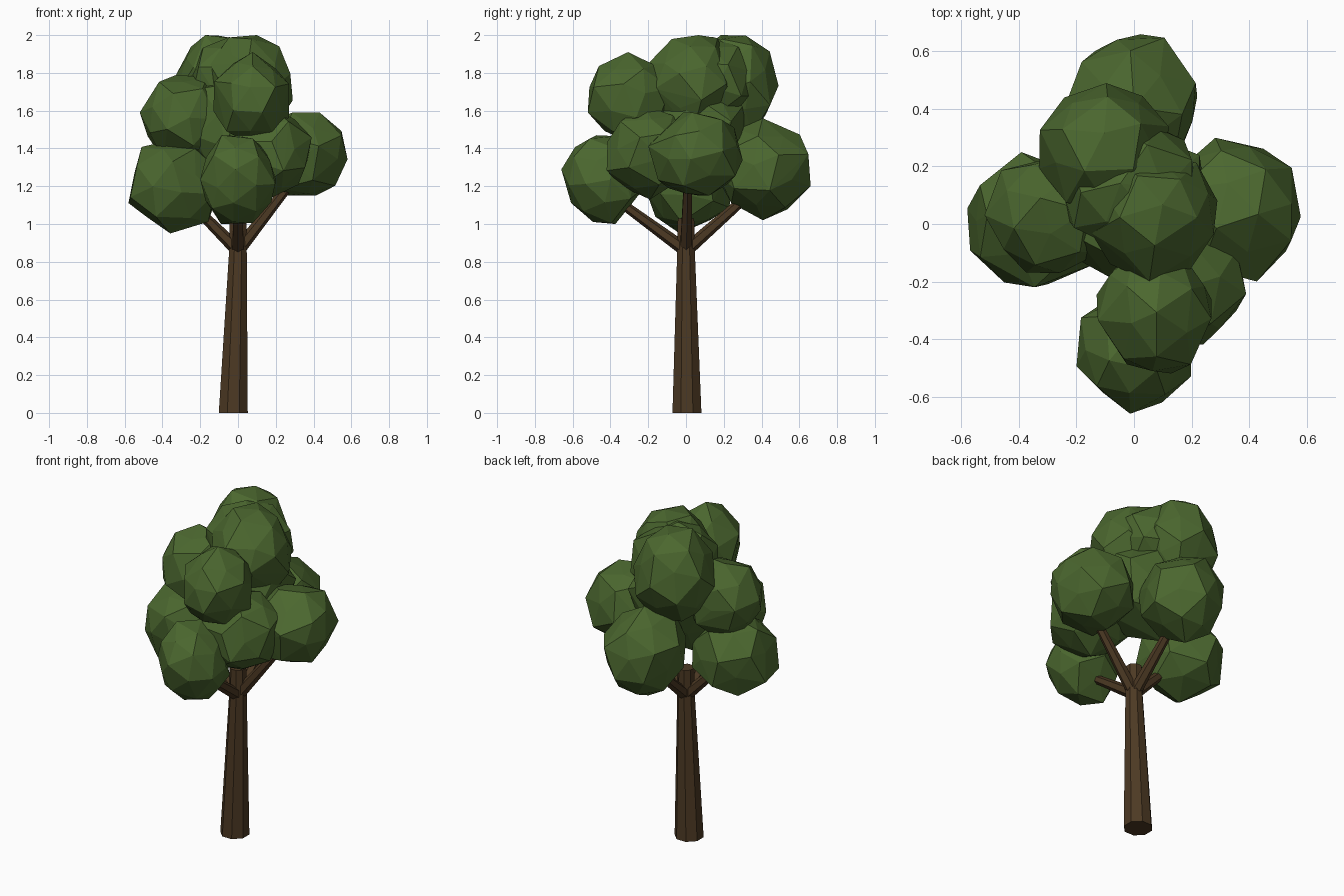
import bpy, bmesh, random
from mathutils import Vector, Quaternion

if "Cube" in bpy.data.objects:
    bpy.data.objects.remove(bpy.data.objects["Cube"])

random.seed(11)


def material(name, colour):
    m = bpy.data.materials.new(name)
    m.diffuse_color = (*colour, 1)
    m.use_nodes = True
    m.node_tree.nodes["Principled BSDF"].inputs["Base Color"].default_value = m.diffuse_color
    return m


LEAF = material("leaf_green", (0.07, 0.135, 0.028))
BARK = material("bark_brown", (0.073, 0.041, 0.017))


def make_object(name, bm, mat):
    bmesh.ops.recalc_face_normals(bm, faces=bm.faces)
    me = bpy.data.meshes.new(name)
    bm.to_mesh(me)
    bm.free()
    me.materials.append(mat)
    ob = bpy.data.objects.new(name, me)
    bpy.context.collection.objects.link(ob)


# Tapered limb: flat-sided tube through (centre, radius) rings; rings may stay level
def limb(name, rings, sides, level=False):
    bm = bmesh.new()
    direction = Vector(rings[-1][0]) - Vector(rings[0][0])
    turn = Quaternion() if level else direction.to_track_quat('Z', 'Y')
    loops = []
    for centre, r in rings:
        loop = []
        for i in range(sides):
            spoke = Quaternion((0, 0, 1), 6.28318531 * (i + 0.5) / sides) @ Vector((r, 0, 0))
            loop.append(bm.verts.new(Vector(centre) + turn @ spoke))
        loops.append(loop)
    for a, b in zip(loops, loops[1:]):
        for i in range(sides):
            j = (i + 1) % sides
            bm.faces.new((a[i], a[j], b[j], b[i]))
    bm.faces.new(loops[0][::-1])
    bm.faces.new(loops[-1])
    make_object(name, bm, BARK)


# Faceted leaf clump: uneven twelve-sided ball with raised face centres, fitted to a box
def clump(name, lo, hi):
    ico = bmesh.new()
    bmesh.ops.create_icosphere(ico, subdivisions=1, radius=1)
    points = [v.co.normalized() * 0.9 for v in ico.verts]
    points += [f.calc_center_median().normalized() for f in ico.faces]
    ico.free()
    turn = Quaternion([random.gauss(0, 1) for _ in range(4)]).normalized()
    points = [turn @ p + Vector([random.uniform(-.07, .07) for _ in range(3)]) for p in points]
    bm = bmesh.new()
    low = [min(p[k] for p in points) for k in range(3)]
    high = [max(p[k] for p in points) for k in range(3)]
    for p in points:
        bm.verts.new([lo[k] + (p[k] - low[k]) / (high[k] - low[k]) * (hi[k] - lo[k])
                      for k in range(3)])
    hull = bmesh.ops.convex_hull(bm, input=bm.verts)
    inside = [v for v in hull["geom_interior"] if isinstance(v, bmesh.types.BMVert)]
    bmesh.ops.delete(bm, geom=inside, context='VERTS')
    make_object(name, bm, LEAF)


# Trunk
limb("trunk", [((-0.025, 0.005, 0), 0.083), ((0, 0, 0.87), 0.05), ((0, 0, 1.03), 0.047)],
     8, level=True)

# Branches
for side, tip in (("left", (-0.28, 0, 1.14)), ("right", (0.29, 0.01, 1.23)),
                  ("front", (0, -0.37, 1.13)), ("back", (0, 0.34, 1.16))):
    limb(side + "_branch", [((0, 0, 0.86), 0.036), (tip, 0.024)], 6)

# Leaf clumps
clump("leaves_low_left", (-.58, -.22, .95), (-.11, .25, 1.45))
clump("leaves_low_front", (-.20, -.66, 1.00), (.20, -.22, 1.47))
clump("leaves_low_back", (-.24, .15, 1.02), (.22, .66, 1.56))
clump("leaves_low_right", (.10, -.20, 1.15), (.58, .30, 1.59))
clump("leaves_mid_left", (-.52, -.17, 1.34), (-.06, .24, 1.79))
clump("leaves_mid_front", (-.08, -.42, 1.13), (.39, .04, 1.63))
clump("leaves_core", (-.27, -.22, 1.20), (.25, .32, 1.80))
clump("leaves_upper_front", (-.13, -.52, 1.43), (.27, -.08, 1.91))
clump("leaves_top_back", (-.33, .02, 1.47), (.12, .49, 2.00))
clump("leaves_top_middle", (-.25, -.10, 1.50), (.21, .37, 1.99))
clump("leaves_top_front", (-.16, -.20, 1.48), (.29, .26, 2.00))
